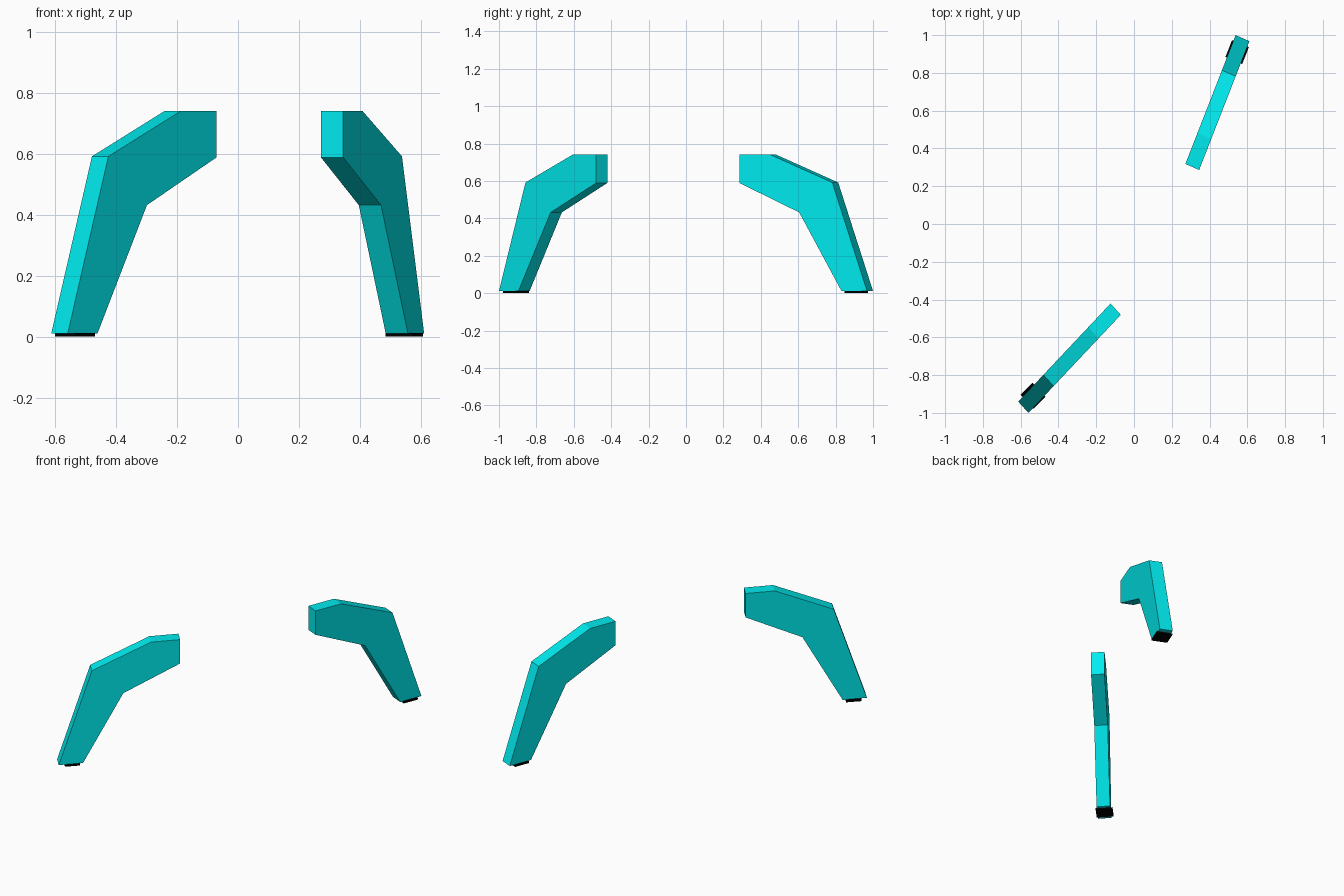
import bpy
import bmesh
from mathutils import Vector

if "Cube" in bpy.data.objects:
    bpy.data.objects.remove(bpy.data.objects["Cube"])


def material(name, color):
    m = bpy.data.materials.new(name)
    m.diffuse_color = color
    m.use_nodes = True
    m.node_tree.nodes["Principled BSDF"].inputs["Base Color"].default_value = m.diffuse_color
    return m


cyan = material("cyan_paint", (0.0, 0.83, 0.86, 1))
black = material("black_rubber", (0.0, 0.0, 0.0, 1))

# Leg side profile: (fraction from inner to outer end, height)
PROFILE = [(0, 0.741), (0.24, 0.741), (0.727, 0.592), (1, 0.011),
           (0.80, 0.011), (0.468, 0.432), (0, 0.589)]


def prism(name, points, offset, mat):
    """Extrude a planar outline along an offset vector."""
    bm = bmesh.new()
    face = bm.faces.new([bm.verts.new(p) for p in points])
    out = bmesh.ops.extrude_face_region(bm, geom=[face], use_keep_orig=True)
    verts = [v for v in out["geom"] if isinstance(v, bmesh.types.BMVert)]
    bmesh.ops.translate(bm, verts=verts, vec=offset)
    bmesh.ops.recalc_face_normals(bm, faces=bm.faces[:])
    mesh = bpy.data.meshes.new(name)
    bm.to_mesh(mesh)
    bm.free()
    mesh.materials.append(mat)
    obj = bpy.data.objects.new(name, mesh)
    bpy.context.collection.objects.link(obj)
    return obj


def leg(name, inner, outer, width):
    """Bent leg running from inner to outer corner, given its width vector."""
    a, b = Vector(inner), Vector(outer)
    pts = [(*a.lerp(b, t), z) for t, z in PROFILE]
    prism(name, pts, Vector((*width, 0)), cyan)


def foot(name, corners):
    prism(name, [(x, y, 0) for x, y in corners], Vector((0, 0, 0.012)), black)


# Bent legs
leg("back_leg", (0.345, 0.286), (0.611, 0.968), (-0.073, 0.032))
leg("front_leg", (-0.070, -0.481), (-0.559, -1.0), (-0.054, 0.060))

# Thin foot pads, slightly wider than the legs
foot("back_foot_pad", [(0.484, 0.884), (0.519, 0.973), (0.608, 0.936), (0.573, 0.847)])
foot("front_foot_pad", [(-0.600, -0.904), (-0.538, -0.840), (-0.469, -0.914), (-0.531, -0.978)])
